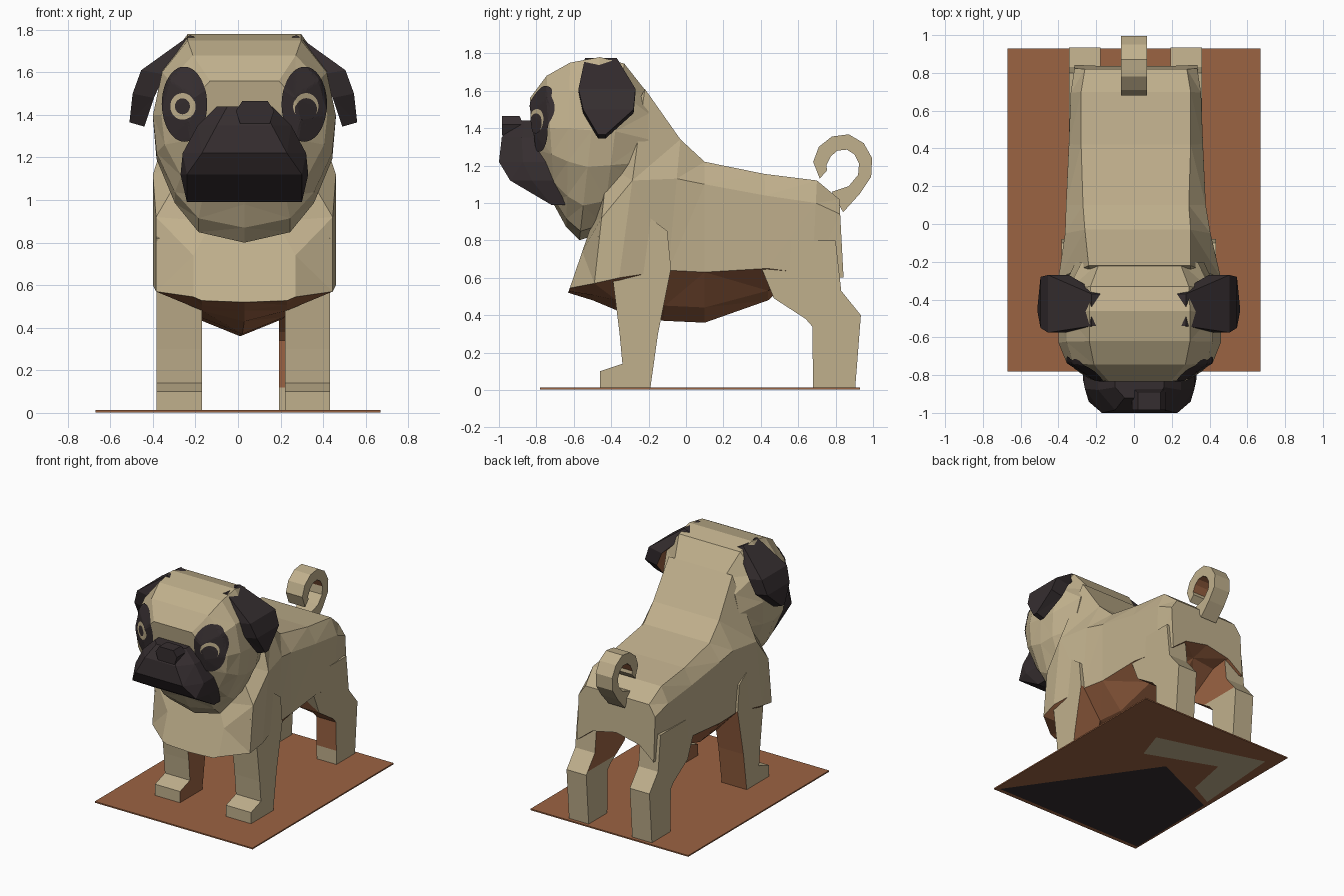
import bpy, bmesh, math
from mathutils import Vector
from mathutils.bvhtree import BVHTree

if "Cube" in bpy.data.objects:
    bpy.data.objects.remove(bpy.data.objects["Cube"])


def material(name, rgb):
    m = bpy.data.materials.new(name)
    m.diffuse_color = (*rgb, 1)
    m.use_nodes = True
    m.node_tree.nodes["Principled BSDF"].inputs["Base Color"].default_value = m.diffuse_color
    return m


MATS = [material("beige", (0.53, 0.435, 0.265)),
        material("brown", (0.33, 0.125, 0.055)),
        material("charcoal", (0.036, 0.027, 0.029))]
BEIGE, BROWN, DARK = 0, 1, 2


def finish(name, bm, rule, solid=True, cut=None):
    """Fix normals, colour faces by rule(centre, normal), link the object."""
    if solid:
        bmesh.ops.recalc_face_normals(bm, faces=bm.faces)
    for z in cut or ():
        bmesh.ops.bisect_plane(bm, geom=bm.verts[:] + bm.edges[:] + bm.faces[:],
                               plane_co=(0, 0, z), plane_no=(0, 0, 1))
    bmesh.ops.triangulate(bm, faces=bm.faces)
    bm.normal_update()
    for f in bm.faces:
        f.material_index = rule(f.calc_center_median(), f.normal)
    me = bpy.data.meshes.new(name)
    bm.to_mesh(me)
    for m in MATS:
        me.materials.append(m)
    ob = bpy.data.objects.new(name, me)
    bpy.context.collection.objects.link(ob)
    return ob


def loft(name, rings, rule, cut=None):
    """Skin closed rings of equal length and cap both ends."""
    bm = bmesh.new()
    rows = [[bm.verts.new(p) for p in r] for r in rings]
    n = len(rows[0])
    for a, b in zip(rows, rows[1:]):
        for i in range(n):
            j = (i + 1) % n
            bm.faces.new((a[i], a[j], b[j], b[i]))
    bm.faces.new(rows[0])
    bm.faces.new(rows[-1][::-1])
    ob = finish(name, bm, rule, cut=cut)
    bm.free()
    return ob


def body_ring(cx, yt, zt, yb, zb, half):
    """Symmetric ring on a tilted plane; half = (width, z) from top to bottom."""
    pts = [(w, yt + (yb - yt) * (zt - z) / (zt - zb), z) for w, z in half]
    right = [(cx + w, y, z) for w, y, z in pts]
    left = [(cx - w, y, z) for w, y, z in reversed(pts) if w > 0]
    return right + left


def plain(i):
    return lambda c, n: i


# torso: y top, z top, w top, z shoulder, w, z flank, y bottom, z bottom, centre x
torso = [(0.82, 1.02, .27, .94, .325, .60, .835, .74, .01),
         (0.70, 1.12, .29, 1.0, .345, .62, .68, .70, .01),
         (0.42, 1.155, .29, 1.04, .355, .65, .44, .48, .01),
         (0.10, 1.22, .28, 1.10, .37, .63, .10, .36, .01),
         (-.03, 1.34, .28, 1.13, .385, .64, -.12, .37, .02),
         (-.22, 1.61, .27, 1.12, .43, .60, -.38, .43, .03),
         (-.42, 1.20, .25, 0.92, .415, .57, -.50, .48, .03),
         (-.50, 0.90, .15, .74, .24, .545, -.63, .52, .03)]
rings = [body_ring(cx, yt, zt, yb, zb,
                   [(wt, zt), (w, zs), (w, zl), (.2, zl - .7 * (zl - zb)), (0, zb)])
         for yt, zt, wt, zs, w, zl, yb, zb, cx in torso]
loft("torso", rings, lambda c, n: BROWN if n.z < -0.25 and c.z < .75 else BEIGE)

# head: y top, z top, y bottom, z bottom, half width
HX = 0.03
head_sections = [(-.20, 1.58, -.20, .98, .34), (-.33, 1.745, -.45, .84, .42),
                 (-.46, 1.78, -.57, .80, .43), (-.62, 1.75, -.64, .87, .43),
                 (-.745, 1.68, -.70, .98, .39), (-.835, 1.56, -.77, 1.1, .26)]
shape = [(.62, 0), (.90, .17), (1, .40), (.96, .60), (.76, .81), (.5, .95), (0, 1)]
rings = [body_ring(HX, yt, zt, yb, zb, [(w * k, zt + (zb - zt) * t) for k, t in shape])
         for yt, zt, yb, zb, w in head_sections]
head = loft("head", rings, plain(BEIGE))

# muzzle: z, y front, y back, half width at front, half width at side
rings = []
for z, yf, yb, wf, w in [(.99, -.72, -.62, .27, .27), (1.12, -.94, -.65, .27, .30),
                         (1.22, -1.0, -.68, .20, .29), (1.35, -.985, -.72, .13, .22),
                         (1.44, -.92, -.78, .08, .13)]:
    ym = yf + .4 * (yb - yf)
    rings.append([(HX + x, y, z) for x, y in
                  [(-wf, yf), (wf, yf), (w, ym), (w, yb), (-w, yb), (-w, ym)]])
loft("muzzle", rings, plain(DARK))

# nose
rings = [[(.08 + sx * w, y, z) for sx, y in ((-1, -.985), (1, -.985), (1, yb), (-1, yb))]
         for z, w, yb in ((1.36, .07, -.85), (1.42, .09, -.87), (1.465, .06, -.89))]
loft("nose", rings, plain(DARK))

# eye patches, rings and pupils laid onto the head surface
bm = bmesh.new()
bm.from_mesh(head.data)
tree = BVHTree.FromBMesh(bm)
bm.free()


def decal(name, cx, cz, rx, rz, lift, mat):
    bm = bmesh.new()
    n, rows = 48, []
    for k in [.01] + [i / 12 for i in range(1, 13)]:
        row = []
        for i in range(n):
            a = 2 * math.pi * i / n
            p = Vector((cx + rx * k * math.cos(a), -2, cz + rz * k * math.sin(a)))
            hit, nor, _, _ = tree.ray_cast(p, Vector((0, 1, 0)))
            if hit is None:
                hit, nor, _, _ = tree.find_nearest(Vector((p.x, -.7, p.z)))
            row.append(bm.verts.new(hit + Vector((nor.x * .6, -1, nor.z * .6)).normalized() * lift))
        rows.append(row)
    for a, b in zip(rows, rows[1:]):
        for i in range(n):
            j = (i + 1) % n
            bm.faces.new((a[i], b[i], b[j], a[j])[::-1])
    bm.faces.new(rows[0])
    bm.normal_update()
    for f in bm.faces:
        if f.normal.y > 0:
            f.normal_flip()
    finish(name, bm, plain(mat), solid=False)
    bm.free()


for s, side, pz, pr in ((-1, "left", 1.44, .035), (1, "right", 1.425, .05)):
    decal("eye_patch_" + side, HX + s * .28, 1.45, .105, .175, .007, DARK)
    decal("eye_ring_" + side, HX + s * .287, 1.44, .058, .062, .010, BEIGE)
    decal("pupil_" + side, HX + s * .287, pz, pr, pr * 1.06, .013, DARK)

# ears: folded flaps with brown lining; x, z, y front, y back, thickness
flap = [(.25, 1.775, -.54, -.37, .05), (.48, 1.61, -.575, -.27, .11),
        (.52, 1.50, -.55, -.28, .10), (.535, 1.365, -.47, -.43, .07)]
for s, side in ((-1, "left"), (1, "right")):
    rings = [[(.025 + s * x, ya, z), (.025 + s * x, yb, z),
              (.025 + s * (x - t), yb, z - .02), (.025 + s * (x - t), ya, z - .02)]
             for x, z, ya, yb, t in flap]
    loft("ear_" + side, rings,
         lambda c, n, s=s: BROWN if n.x * s < -.3 and 1.4 < c.z < 1.7 else DARK)

# legs: side profiles given thickness, brown on the hidden inner faces
front_leg = [(-.46, .014), (-.46, .10), (-.34, .14), (-.355, .3), (-.39, .58), (-.47, .82),
             (-.3, 1.0), (-.1, .85), (-.08, .65), (-.15, .3), (-.19, .014)]
back_leg = [(.68, .014), (.675, .34), (.64, .38), (.47, .49), (.40, .66), (.5, .8),
            (.80, .8), (.83, .53), (.935, .4), (.905, .014)]


def front_rule(s):
    return lambda c, n: BROWN if n.x * s < -.5 or (n.y > .5 and c.z < .65) else BEIGE


def back_rule(s):
    return lambda c, n: BROWN if (n.x * s < -.5 and c.z > .42) or \
        (n.y < -.3 and .12 < c.z < .6) else BEIGE


for name, prof, cx, xi, xo, rule, cut in (
        ("front_leg", front_leg, .025, .195, .408, front_rule, (.65,)),
        ("back_leg", back_leg, .008, .185, .352, back_rule, (.12, .42))):
    for s, side in ((-1, "left"), (1, "right")):
        rings = [[(cx + s * x, y, z) for y, z in prof] for x in (xi, xo)]
        loft(name + "_" + side, rings, rule(s), cut)

# curled tail: outer and inner edge points
outer = [(.84, .95), (.93, 1.05), (.99, 1.14), (.995, 1.24), (.95, 1.32),
         (.87, 1.367), (.78, 1.355), (.71, 1.30), (.68, 1.22), (.715, 1.13)]
inner = [(.78, 1.06), (.87, 1.09), (.92, 1.15), (.925, 1.21), (.90, 1.26),
         (.86, 1.285), (.81, 1.28), (.775, 1.25), (.75, 1.20), (.755, 1.175)]
rings = [[(-.07, *o), (.07, *o), (.07, *i), (-.07, *i)] for o, i in zip(outer, inner)]
loft("tail", rings, lambda c, n: BROWN if n.z < -.4 and c.z > 1.2 else BEIGE)

# base plate
rect = [(-.67, -.78), (.67, -.78), (.67, .93), (-.67, .93)]
loft("base_plate", [[(x, y, z) for x, y in rect] for z in (.003, .013)], plain(BROWN))


# painted patches under the base
def under(name, pts, mat, z):
    bm = bmesh.new()
    f = bm.faces.new([bm.verts.new((.67 - 1.34 * u, .93 - 1.71 * v, z)) for u, v in pts])
    f.normal_update()
    if f.normal.z > 0:
        f.normal_flip()
    finish(name, bm, plain(mat), solid=False)
    bm.free()


under("base_dark_patch", [(.02, .98), (.55, .38), (.98, .53), (.99, .98)], DARK, 0)
under("base_light_patch", [(.31, .22), (.93, .08), (.97, .5), (.82, .44), (.77, .24), (.37, .36)],
      BEIGE, .001)
